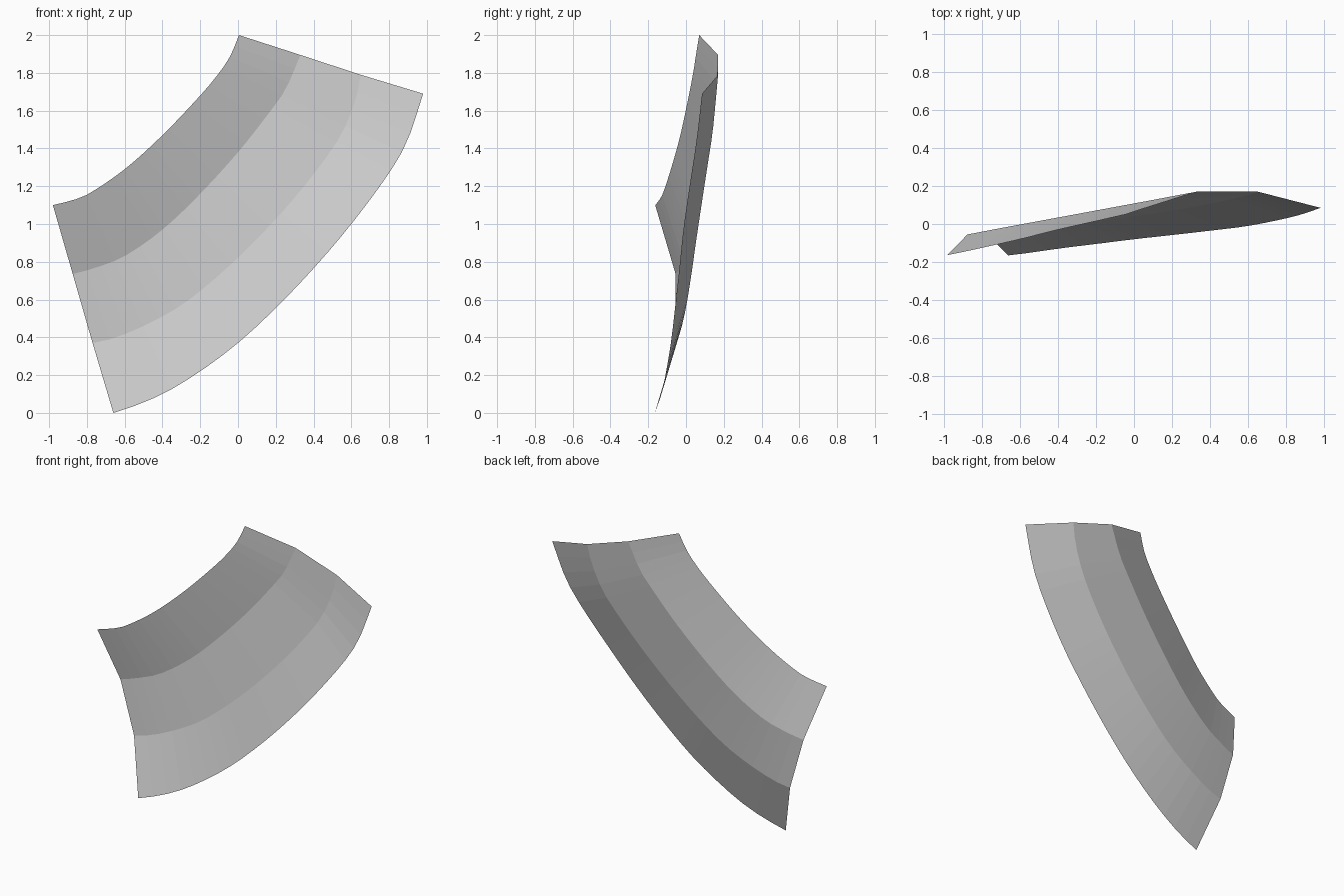
import bpy
import bmesh
from mathutils import Vector

if "Cube" in bpy.data.objects:
    bpy.data.objects.remove(bpy.data.objects["Cube"])

SEGMENTS = 22

# Four rails of the curved sheet, from the inner edge to the outer edge (x, y, z)
INNER = [(-.98, -.163, 1.10), (-.88, -.143, 1.125), (-.79, -.123, 1.16), (-.60, -.08, 1.29),
         (-.40, -.03, 1.47), (-.20, .015, 1.68), (-.10, .038, 1.80), (-.04, .052, 1.89), (.005, .07, 2.0)]
INNER_FOLD = [(-.875, -.055, .735), (-.75, -.031, .77), (-.60, -.003, .83), (-.40, .034, .97),
              (-.20, .071, 1.16), (0, .108, 1.38), (.15, .136, 1.57), (.25, .155, 1.71), (.33, .17, 1.895)]
OUTER_FOLD = [(-.77, -.055, .37), (-.66, -.042, .395), (-.50, -.022, .46), (-.30, .002, .57),
              (-.10, .028, .73), (.10, .055, .92), (.30, .088, 1.14), (.45, .117, 1.33),
              (.55, .14, 1.48), (.62, .157, 1.65), (.65, .17, 1.79)]
OUTER = [(-.66, -.165, 0), (-.54, -.15, .04), (-.38, -.127, .11), (-.20, -.105, .22), (0, -.08, .37),
         (.20, -.058, .555), (.40, -.035, .765), (.60, -.01, 1.0), (.80, .03, 1.27),
         (.90, .057, 1.45), (.98, .085, 1.69)]


def smooth_rail(points, steps=8):
    """Dense Catmull-Rom curve through the points."""
    p = [Vector(q) for q in points]
    p = [2 * p[0] - p[1]] + p + [2 * p[-1] - p[-2]]
    dense = []
    for a, b, c, d in zip(p, p[1:], p[2:], p[3:]):
        for i in range(steps):
            t = i / steps
            dense.append(.5 * (2 * b + (c - a) * t + (2 * a - 5 * b + 4 * c - d) * t * t
                               + (3 * b - a - 3 * c + d) * t ** 3))
    return dense + [p[-2]]


def resample(points, count):
    """Points spaced evenly along the rail."""
    lengths = [0]
    for a, b in zip(points, points[1:]):
        lengths.append(lengths[-1] + (b - a).length)
    result, k = [], 0
    for i in range(count + 1):
        s = lengths[-1] * i / count
        while k < len(points) - 2 and lengths[k + 1] < s:
            k += 1
        t = (s - lengths[k]) / (lengths[k + 1] - lengths[k])
        result.append(points[k].lerp(points[k + 1], t))
    return result


# Loft the three strips between the rails
bm = bmesh.new()
rows = [[bm.verts.new(v) for v in resample(smooth_rail(r), SEGMENTS)]
        for r in (INNER, INNER_FOLD, OUTER_FOLD, OUTER)]
for upper, lower in zip(rows, rows[1:]):
    for i in range(SEGMENTS):
        bm.faces.new((upper[i], lower[i], lower[i + 1], upper[i + 1]))

mesh = bpy.data.meshes.new("curved_panel")
bm.to_mesh(mesh)
bm.free()
panel = bpy.data.objects.new("curved_panel", mesh)
bpy.context.collection.objects.link(panel)

# Plain grey surface
grey = bpy.data.materials.new("light_grey")
grey.diffuse_color = (.6, .6, .6, 1)
grey.use_nodes = True
grey.node_tree.nodes["Principled BSDF"].inputs["Base Color"].default_value = grey.diffuse_color
mesh.materials.append(grey)
